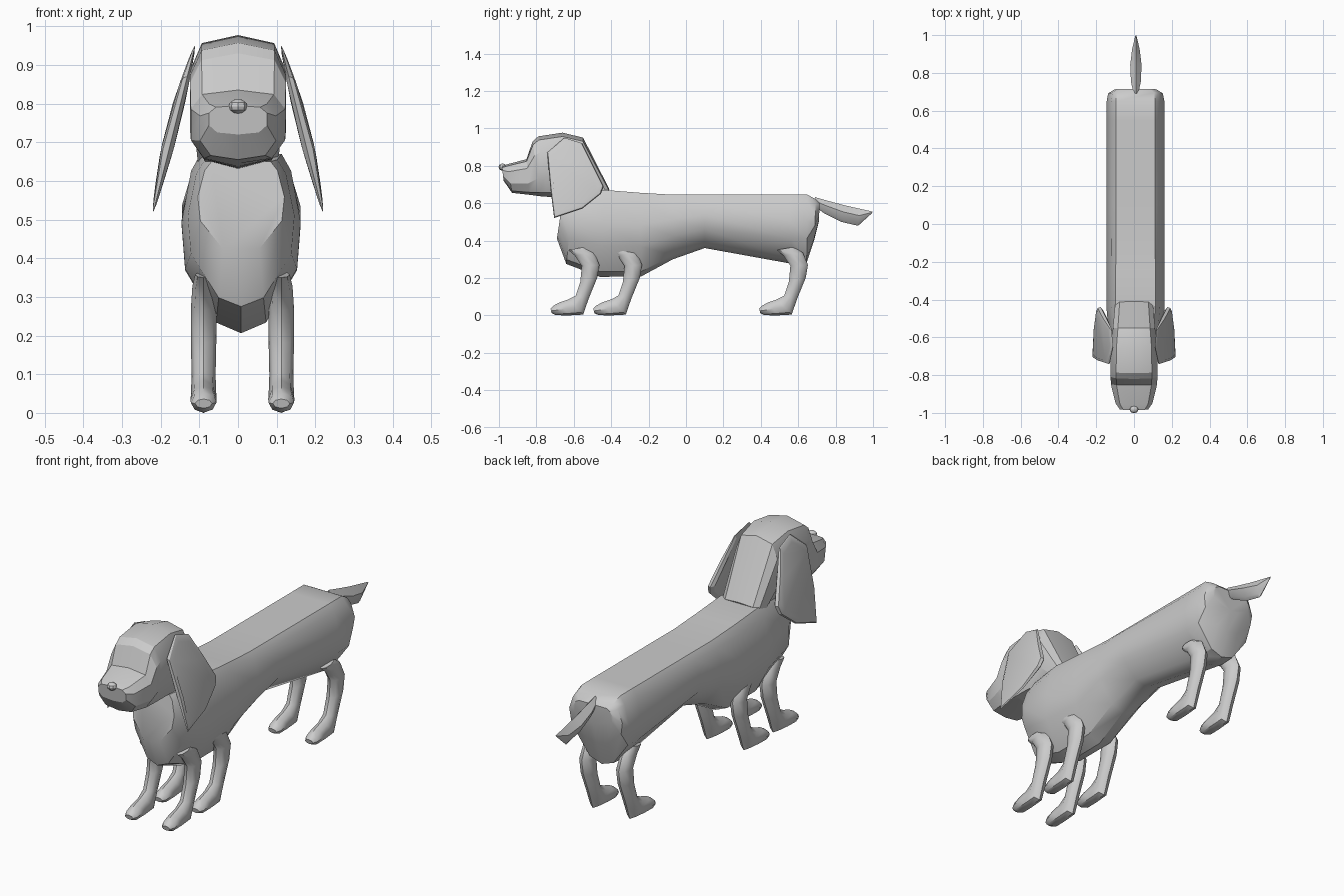
import bpy, bmesh, math
from mathutils import Vector

if "Cube" in bpy.data.objects:
    bpy.data.objects.remove(bpy.data.objects["Cube"])


def finish(name, bm, angle):
    bmesh.ops.recalc_face_normals(bm, faces=bm.faces)
    me = bpy.data.meshes.new(name)
    bm.to_mesh(me)
    bm.free()
    ob = bpy.data.objects.new(name, me)
    bpy.context.collection.objects.link(ob)
    bpy.ops.object.select_all(action='DESELECT')
    ob.select_set(True)
    bpy.context.view_layer.objects.active = ob
    bpy.ops.object.shade_smooth_by_angle(angle=math.radians(angle))
    return ob


def skin(name, rings, angle=30):
    """Skin closed rings of points and cap both ends."""
    bm = bmesh.new()
    loops = [[bm.verts.new(p) for p in r] for r in rings]
    n = len(loops[0])
    for a, b in zip(loops, loops[1:]):
        for i in range(n):
            j = (i + 1) % n
            bm.faces.new((a[i], a[j], b[j], b[i]))
    bm.faces.new(loops[0])
    bm.faces.new(loops[-1])
    return finish(name, bm, angle)


def mirrored(half):
    """Complete a right-hand (across, down) profile with its left side."""
    return half + [(-u, v) for u, v in reversed(half) if u > 0]


def sections(profile, stations, x=0.0):
    """Stations: first edge y z, opposite edge y z, half width."""
    out = []
    for y0, z0, y1, z1, w in stations:
        out.append([Vector((x + u * w, y0 + (y1 - y0) * v, z0 + (z1 - z0) * v))
                    for u, v in profile])
    return out


# Long body with deep chest and tucked belly
body_profile = mirrored([(.68, 0), (.84, .095), (1, .38), (.94, .64), (.42, .94), (0, 1)])
skin("body", sections(body_profile, [
    (-.655, .65, -.69, .41, .112),
    (-.60, .655, -.64, .275, .138),
    (-.43, .67, -.46, .206, .154),
    (-.24, .655, -.24, .208, .154),
    (-.07, .645, -.07, .30, .153),
    (.10, .645, .10, .36, .153),
    (.55, .645, .57, .275, .153),
    (.65, .645, .645, .28, .153),
    (.695, .62, .685, .40, .145),
    (.715, .60, .71, .50, .11)], x=.008), 35)

# Head, neck and snout
head_profile = mirrored([(0, 0), (.76, .06), (1, .26), (1, .68), (.72, .93), (0, 1)])
skin("head", sections(head_profile, [
    (-.41, .675, -.45, .58, .10),
    (-.55, .95, -.56, .62, .112),
    (-.66, .977, -.66, .632, .123),
    (-.79, .957, -.74, .634, .124),
    (-.82, .93, -.78, .637, .124),
    (-.853, .835, -.84, .645, .122),
    (-.955, .808, -.93, .655, .098),
    (-.984, .795, -.975, .72, .075)]), 25)

# Nose
bm = bmesh.new()
bmesh.ops.create_uvsphere(bm, u_segments=8, v_segments=6, radius=.021)
bmesh.ops.scale(bm, verts=bm.verts, vec=(1.15, 1, .9))
bmesh.ops.translate(bm, verts=bm.verts, vec=(0, -.981, .793))
finish("nose", bm, 30)

# Hanging ears, thickest in the middle and thin at top and bottom
outline = [(-.65, .95), (-.555, .92), (-.50, .81), (-.44, .69), (-.455, .65),
           (-.555, .57), (-.705, .52), (-.725, .68), (-.742, .87)]
cy, cz = -.61, .73
for side, sx in (("left", 1), ("right", -1)):
    rings = []
    for offset, size in ((-.6, .9), (0, 1), (.8, .97), (1.05, .85)):
        ring = []
        for y, z in outline:
            y, z = cy + (y - cy) * size, cz + (z - cz) * size
            drop = (.95 - z) / .43
            thick = .003 + .018 * math.sin(math.pi * min(max(drop, 0), 1))
            ring.append((sx * (.111 + .108 * drop + thick * offset), y, z))
        rings.append(ring)
    skin(side + "_ear", rings, 25)

# Six bent legs with paws
leg_profile = [(math.sin(i * math.tau / 8), .5 - .5 * math.cos(i * math.tau / 8))
               for i in range(8)]
for row, dy in (("front", 0), ("middle", .228), ("rear", 1.115)):
    for side, x in (("left", .112), ("right", -.089)):
        stations = [
            (-.63, .35, -.54, .365, .022),
            (-.595, .32, -.49, .335, .029),
            (-.557, .265, -.463, .27, .033),
            (-.565, .18, -.475, .20, .033),
            (-.59, .105, -.52, .09, .031),
            (-.63, .085, -.55, .004, .033),
            (-.675, .07, -.625, 0, .034),
            (-.708, .052, -.695, .001, .033),
            (-.724, .036, -.718, .012, .022)]
        moved = [(a + dy, b, c + dy, d, w) for a, b, c, d, w in stations]
        skin(f"{row}_{side}_leg", sections(leg_profile, moved, x), 45)

# Leaf-shaped tail
tail_profile = mirrored([(0, 0), (1, .4), (.5, .85), (0, 1)])
skin("tail", sections(tail_profile, [
    (.69, .632, .69, .58, .012),
    (.76, .612, .74, .545, .026),
    (.85, .588, .83, .50, .03),
    (.93, .57, .92, .479, .02),
    (.998, .555, .994, .546, .003)], x=.01), 30)
